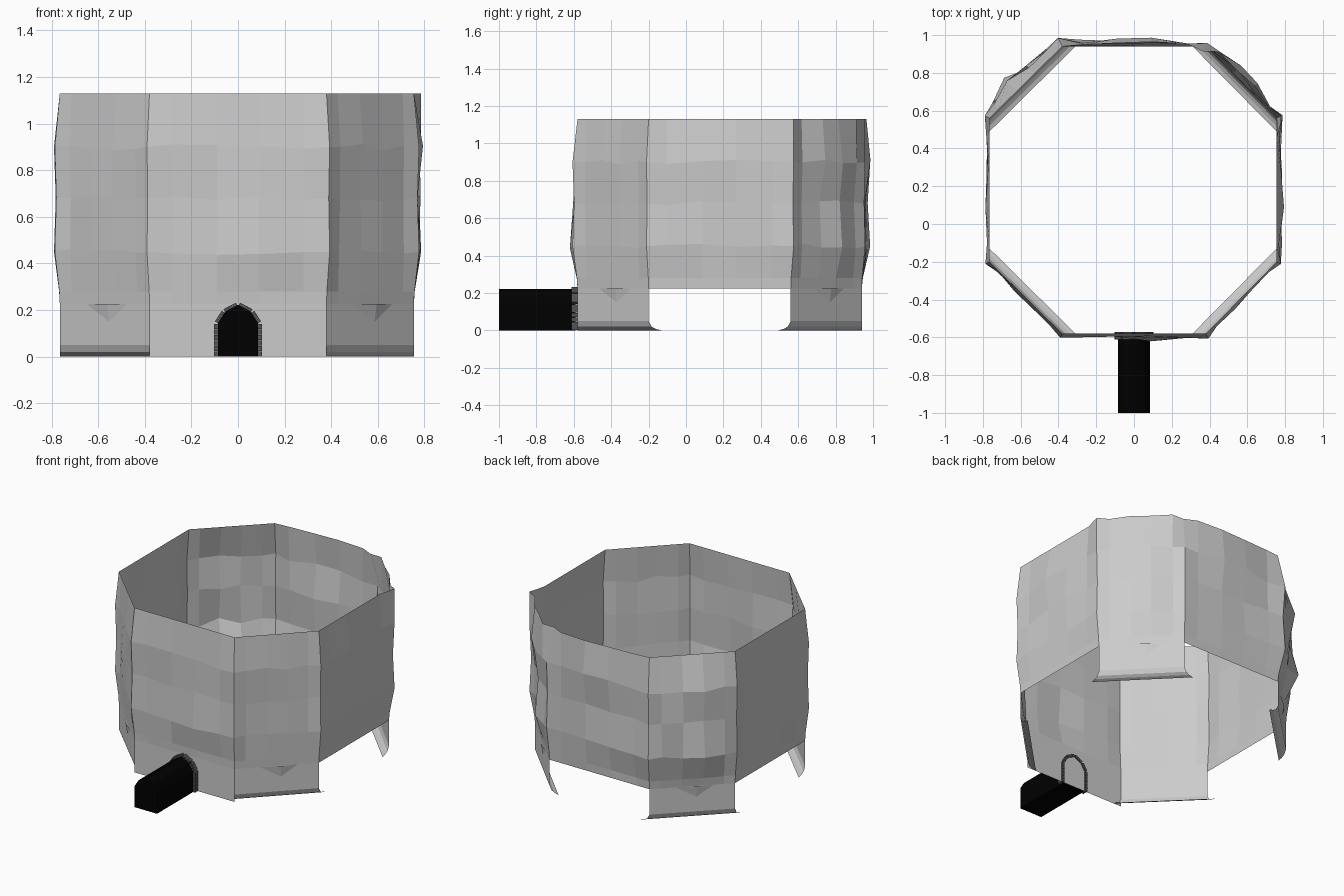
import bpy, bmesh, math, random
from mathutils import Vector

if "Cube" in bpy.data.objects:
    bpy.data.objects.remove(bpy.data.objects["Cube"])

random.seed(11)


def make(name, verts, faces, color=None):
    me = bpy.data.meshes.new(name)
    me.from_pydata([tuple(v) for v in verts], [], faces)
    me.update()
    ob = bpy.data.objects.new(name, me)
    bpy.context.collection.objects.link(ob)
    if color:
        mat = bpy.data.materials.new(name + "_mat")
        mat.diffuse_color = (*color, 1)
        mat.use_nodes = True
        mat.node_tree.nodes["Principled BSDF"].inputs["Base Color"].default_value = mat.diffuse_color
        me.materials.append(mat)
    return ob


# Octagon plan, counter-clockwise from the front left corner
XI, XO, YF, YB = 0.38, 0.765, -0.58, 0.94
YL, YH = -0.2, 0.56
corners = [Vector(c) for c in [(-XI, YF), (XI, YF), (XO - .01, YL), (XO - .01, YH),
                               (XI, YB), (-XI, YB), (-XO, YH), (-XO, YL)]]
centre = Vector((0, 0.18))
# mean bulge of each side: front, front right, right, back right, back, ...
bulge = [.032, .018, .028, .045, .035, .07, .016, .018]
top_bulge = [0, 0, 0, .035, .022, 0, 0, 0]
corner_off = [.024, .03, .025, .035, .02, .05, .028, .024]
top_corner = [0, 0, 0, .035, -.03, 0, 0, 0]
steps = [0, .13, .38, .62, .87]
rows = [(.225, 0), (.28, .12), (.45, 1), (.68, .7), (.9, 1), (1.13, 0)]


def clamp(v, lo, hi):
    return max(lo, min(hi, v))


# Rough rock wall ring
verts, faces = [], []
n = 8 * len(steps)
for z, amp in rows:
    for i in range(8):
        a, b = corners[i], corners[(i + 1) % 8]
        d = (b - a).normalized()
        normal = Vector((d.y, -d.x))
        for t in steps:
            p = a.lerp(b, t)
            if t == 0:
                out = (a - centre).normalized()
                off = top_corner[i] if z > 1 else corner_off[i] * amp
            else:
                out = normal
                end = .7 if t in (.13, .87) else 1
                off = bulge[i] * amp * end * random.uniform(.4, 1.5)
                if z > 1:
                    off = top_bulge[i] * end * random.uniform(.4, 1.3)
            p = p + out * off
            jz = random.uniform(-.015, .015) if .2 < amp and t else 0
            verts.append((clamp(p.x, -.8, .8), clamp(p.y, -.635, 1), z + jz))
for r in range(len(rows) - 1):
    for k in range(n):
        k2 = (k + 1) % n
        faces.append((r * n + k, r * n + k2, (r + 1) * n + k2, (r + 1) * n + k))
make("rock_wall", verts, faces)

# Flat lower front panel
make("front_panel", [(-XI, YF, 0), (XI, YF, 0), (XI, YF, .225), (-XI, YF, .225)], [(0, 1, 2, 3)])

# Four diagonal legs, each with a foot curling inward along the neighbouring walls
foot = [(.225, 0), (.05, 0), (.02, .016), (.007, .04), (0, .07)]
for name, i in [("front_right_leg", 1), ("back_right_leg", 3),
                ("back_left_leg", 5), ("front_left_leg", 7)]:
    a, b = corners[i], corners[(i + 1) % 8]
    before = (corners[i - 1] - a).normalized()
    after = (corners[(i + 2) % 8] - b).normalized()
    lv, lf = [], []
    for z, s in foot:
        p, q = a + before * s, b + after * s
        lv += [(p.x, p.y, z), (q.x, q.y, z)]
    for r in range(len(foot) - 1):
        lf.append((2 * r, 2 * r + 2, 2 * r + 3, 2 * r + 1))
    make(name, lv, lf)

    # Small rock facet hanging from the wall onto the leg
    d = (b - a).normalized()
    out = Vector((d.y, -d.x))
    l, r, w = a.lerp(b, .3), a.lerp(b, .75), a.lerp(b, .55)
    o = w + out * .012
    make(name + "_rock", [(l.x, l.y, .225), (r.x, r.y, .225), (w.x, w.y, .15), (o.x, o.y, .225)],
         [(0, 2, 3), (3, 2, 1)])


# Pointed arch profile shared by the tunnel and the stone surround
half = [(.085, 0), (.085, .145), (.055, .193), (0, .222)]
arch = half + [(-x, z) for x, z in reversed(half[:-1])]

# Black tunnel
m = len(arch)
tv = [(x, y, z) for y in (-1, -.59) for x, z in arch]
tf = [tuple(range(m)), tuple(range(2 * m - 1, m - 1, -1))]
tf += [(k, m + k, m + (k + 1) % m, (k + 1) % m) for k in range(m)]
make("tunnel", tv, tf, (0, 0, 0))

# Stone blocks around the arch, each segment of the profile cut into blocks
path = []
pts = [Vector((x * .99, z * .97)) for x, z in arch]
for p, q in zip(pts, pts[1:]):
    c = max(2, round((q - p).length / .022))
    path += [p.lerp(q, k / c) for k in range(c)]
path.append(pts[-1])
sv, sf = [], []
for p, q in zip(path, path[1:]):
    d = (q - p).normalized()
    nrm = Vector((d.y, -d.x)) * .018
    a, b = p.lerp(q, .04), p.lerp(q, .96)
    base = len(sv)
    for y in (-.612, -.572):
        sv += [(c.x, y, max(c.y, 0)) for c in (a, b, b + nrm, a + nrm)]
    for f in [(0, 1, 2, 3), (7, 6, 5, 4), (0, 4, 5, 1), (1, 5, 6, 2), (2, 6, 7, 3), (3, 7, 4, 0)]:
        sf.append(tuple(base + k for k in f))
make("arch_stones", sv, sf, (.09, .09, .09))

# Consistent normals on closed parts
for name in ("tunnel", "arch_stones"):
    me = bpy.data.objects[name].data
    bm = bmesh.new()
    bm.from_mesh(me)
    bmesh.ops.recalc_face_normals(bm, faces=bm.faces)
    bm.to_mesh(me)
    bm.free()
